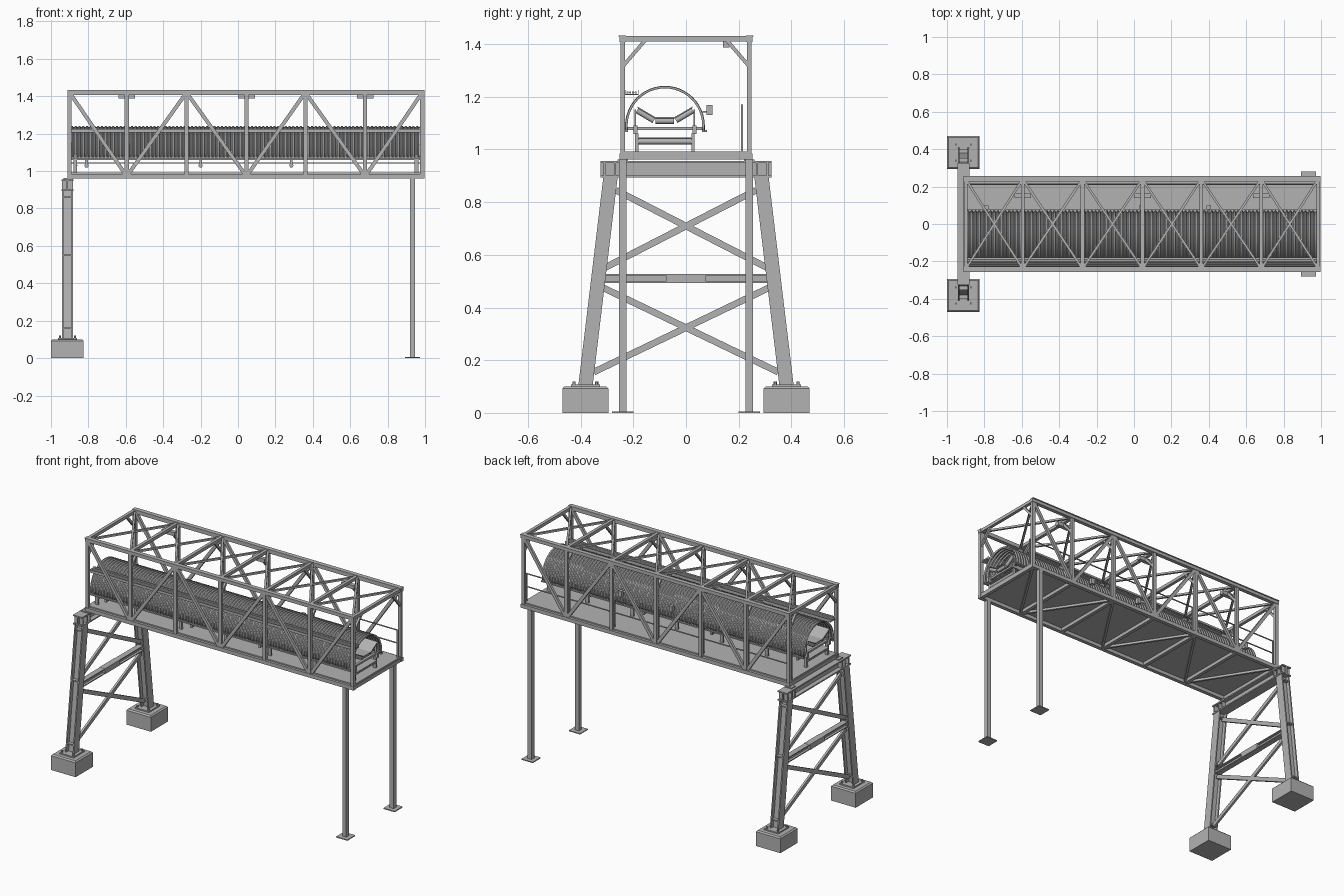
import bpy, bmesh, math
from mathutils import Vector

if "Cube" in bpy.data.objects:
    bpy.data.objects.remove(bpy.data.objects["Cube"])

steel = bpy.data.materials.new("steel grey")
steel.diffuse_color = (0.45, 0.45, 0.45, 1)
steel.use_nodes = True
steel.node_tree.nodes["Principled BSDF"].inputs["Base Color"].default_value = steel.diffuse_color


def finish(name, bm):
    bmesh.ops.recalc_face_normals(bm, faces=bm.faces)
    me = bpy.data.meshes.new(name)
    bm.to_mesh(me)
    bm.free()
    me.materials.append(steel)
    ob = bpy.data.objects.new(name, me)
    bpy.context.collection.objects.link(ob)
    return ob


def smooth(ob, angle):
    bpy.ops.object.select_all(action='DESELECT')
    ob.select_set(True)
    bpy.context.view_layer.objects.active = ob
    bpy.ops.object.shade_smooth_by_angle(angle=math.radians(angle))


def rect(w, h):
    return [(-w/2, -h/2), (w/2, -h/2), (w/2, h/2), (-w/2, h/2)]


def ibeam(w, h, t):
    a, b, c = w/2, h/2, t/2
    return [(-a, -b), (a, -b), (a, t-b), (c, t-b), (c, b-t), (a, b-t),
            (a, b), (-a, b), (-a, b-t), (-c, b-t), (-c, t-b), (-a, t-b)]


def disc(r, n=12):
    return [(r*math.cos(2*math.pi*i/n), r*math.sin(2*math.pi*i/n)) for i in range(n)]


def add_bar(bm, p, q, prof, up=(0, 0, 1)):
    """Sweep a closed section from p to q; the section's second axis follows up."""
    p, q, up = Vector(p), Vector(q), Vector(up)
    d = (q - p).normalized()
    u = (up - d*up.dot(d)).normalized()
    s = d.cross(u)
    ends = [[bm.verts.new(o + s*a + u*b) for a, b in prof] for o in (p, q)]
    n = len(prof)
    for i in range(n):
        j = (i+1) % n
        bm.faces.new((ends[0][i], ends[0][j], ends[1][j], ends[1][i]))
    bm.faces.new(ends[0][::-1])
    bm.faces.new(ends[1])


def bars(name, pairs, prof, up=(0, 0, 1)):
    bm = bmesh.new()
    for p, q in pairs:
        add_bar(bm, p, q, prof, up)
    return finish(name, bm)


def boxes(name, items):
    """items: (x0, x1, y0, y1, z0, z1)"""
    bm = bmesh.new()
    for x0, x1, y0, y1, z0, z1 in items:
        add_bar(bm, (x0, (y0+y1)/2, (z0+z1)/2), (x1, (y0+y1)/2, (z0+z1)/2),
                rect(y1-y0, z1-z0))
    return finish(name, bm)


# ---- gallery truss ----
X = [-0.9, -0.595, -0.275, 0.045, 0.36, 0.68, 0.985]
X0, X1, Y, ZB, ZT = -0.912, 0.998, 0.24, 0.972, 1.42
SIDES = (-1, 1)
bars("chords", [((X0, s*Y, z), (X1, s*Y, z)) for s in SIDES for z in (ZB, ZT)],
     rect(0.024, 0.024))
boxes("top_chord_flange", [(X0, X1, s*0.243-0.014, s*0.243+0.014, 1.428, 1.433) for s in SIDES])
bars("truss_posts", [((x, s*Y, ZB), (x, s*Y, ZT)) for x in X for s in SIDES],
     rect(0.018, 0.022), (1, 0, 0))
bars("truss_diagonals", [((X[i], s*Y, ZB if i % 2 else ZT), (X[i+1], s*Y, ZT if i % 2 else ZB))
                         for i in range(6) for s in SIDES], rect(0.016, 0.02))
bars("roof_cross_beams", [((x, -Y, ZT), (x, Y, ZT)) for x in X], rect(0.02, 0.02))
bars("roof_bracing", [((X[i], s*Y, 1.418), (X[i+1], -s*Y, 1.418))
                      for i in range(6) for s in SIDES], rect(0.013, 0.012))
bars("knee_braces", [((x, s*Y, 1.315), (x, s*0.15, ZT)) for x in X for s in SIDES],
     rect(0.014, 0.014), (1, 0, 0))
bars("floor_cross_beams", [((x, -Y, ZB), (x, Y, ZB)) for x in X], rect(0.022, 0.022))
bars("floor_bracing", [((X[i], Y*(-1)**i, 0.972), (X[i+1], -Y*(-1)**i, 0.972))
                       for i in range(6)], rect(0.014, 0.014))
boxes("floor_plate", [(X0+0.005, X1-0.005, -0.236, 0.236, 0.982, 0.992)])
boxes("lamps", [(x-0.045, x+0.045, 0.14, 0.165, 1.387, 1.411) for x in (X[1], X[3], X[5])])

# ---- walkway handrail ----
bars("handrail_posts", [((x, 0.213, 0.99), (x, 0.213, 1.17)) for x in X],
     rect(0.008, 0.008), (1, 0, 0))
bars("handrails", [((X[0], 0.213, z), (X[-1], 0.213, z)) for z in (1.085, 1.168)], disc(0.004, 8))

# ---- corrugated conveyor hood ----
YC, ZC, R = -0.08, 1.09, 0.146
C0, C1, RIBS = -0.89, 0.975, 93
bm = bmesh.new()
rows = []
for i in range(RIBS*4 + 1):
    x = C0 + (C1-C0)*i/(RIBS*4)
    r = R + (0.004 if i % 4 < 2 else -0.003)
    row = [bm.verts.new((x, YC+r, 1.07))]
    for k in range(25):
        a = math.pi*k/24
        row.append(bm.verts.new((x, YC+r*math.cos(a), ZC+r*math.sin(a))))
    row.append(bm.verts.new((x, YC-r, 1.07)))
    rows.append(row)
for a, b in zip(rows, rows[1:]):
    for k in range(len(a)-1):
        bm.faces.new((a[k], a[k+1], b[k+1], b[k]))
hood = finish("corrugated_hood", bm)
mod = hood.modifiers.new("thickness", 'SOLIDIFY')
mod.thickness, mod.offset = 0.003, 0
smooth(hood, 25)

# ---- conveyor frame, belt and rollers ----
boxes("hood_edge_rails", [(C0, C1, YC+s*0.15-0.009, YC+s*0.15+0.009, 1.066, 1.074) for s in SIDES])
boxes("stringers", [(C0, C1, YC+s*0.112-0.008, YC+s*0.112+0.008, 1.058, 1.09) for s in SIDES])
SX = [-0.87] + X[1:6] + [0.955]
boxes("conveyor_legs", [(x-0.01, x+0.01, YC+s*0.107-0.006, YC+s*0.107+0.006, 0.99, 1.06)
                        for x in SX for s in SIDES])
boxes("conveyor_cross_bars", [(x-0.008, x+0.008, YC-0.15, YC+0.15, 1.074, 1.086) for x in SX])


def belt(name, pts):
    bm = bmesh.new()
    t = 0.005
    ring = [(-y, z) for y, z in pts] + [(-y, z-t) for y, z in pts[::-1]]
    add_bar(bm, (C0, 0, 0), (C1, 0, 0), ring)
    return finish(name, bm)


belt("carrying_belt", [(YC-0.105, 1.163), (YC-0.037, 1.123), (YC+0.037, 1.123), (YC+0.105, 1.163)])
belt("return_belt", [(YC-0.1, 1.046), (YC+0.1, 1.046)])
IX = [-0.875 + i*0.2035 for i in range(10)]
rollers = []
for x in IX:
    rollers.append(((x, YC-0.035, 1.108), (x, YC+0.035, 1.108)))
    rollers += [((x, YC+s*0.042, 1.11), (x, YC+s*0.106, 1.148)) for s in SIDES]
smooth(bars("trough_rollers", rollers, disc(0.011)), 40)
smooth(bars("return_rollers", [((x, YC-0.102, 1.03), (x, YC+0.102, 1.03))
                               for x in (-0.87, -0.81, -0.2, 0.285, 0.68, 0.955)], disc(0.011)), 40)
boxes("return_roller_brackets", [(x-0.007, x+0.007, YC+s*0.107-0.003, YC+s*0.107+0.003, 1.02, 1.06)
                                 for x in (-0.81, -0.2, 0.285, 0.68) for s in SIDES])
bars("roller_brackets", [((x, YC+s*0.112, 1.085), (x, YC+s*0.112, 1.152))
                         for x in IX for s in SIDES], rect(0.006, 0.012), (1, 0, 0))

# ---- cable tray and pull switches ----
boxes("cable_tray", [(X[0], X[-1], -0.232, -0.18, 1.207, 1.211)]
      + [(X[0], X[-1], y-0.0015, y+0.0015, 1.207, 1.225) for y in (-0.231, -0.181)])
bars("cables", [((X[0], y, 1.216), (X[-1], y, 1.216)) for y in (-0.222, -0.212, -0.201, -0.191)],
     disc(0.0045, 8))
boxes("pull_switches", [(x-0.012, x+0.012, 0.078, 0.1, 1.13, 1.168) for x in (-0.79, 0.04, 0.4)])
boxes("switch_brackets", [(x-0.005, x+0.005, 0.062, 0.08, 1.14, 1.146) for x in (-0.79, 0.04, 0.4)])

# ---- plain posts at the far end ----
bars("end_posts", [((0.933, s*Y, 0), (0.933, s*Y, 0.962)) for s in SIDES],
     rect(0.028, 0.028), (1, 0, 0))
boxes("end_post_base_plates", [(0.893, 0.973, s*Y-0.04, s*Y+0.04, 0, 0.006) for s in SIDES])

# ---- trestle tower ----
TX = -0.912


def leg_y(z):
    return 0.382 - (z - 0.1)*0.12


bars("tower_legs", [((TX, s*leg_y(0.105), 0.105), (TX, s*leg_y(0.9), 0.9)) for s in SIDES],
     ibeam(0.054, 0.06, 0.008), (1, 0, 0))
boxes("leg_stiffeners", [(TX-0.026, TX+0.026, s*leg_y(z)-0.026, s*leg_y(z)+0.026, z-0.004, z+0.004)
                         for z in (0.16, 0.55, 0.86) for s in SIDES])
bars("tower_cap_beam", [((TX, -0.325, 0.925), (TX, 0.325, 0.925))], ibeam(0.066, 0.062, 0.008))
boxes("cap_beam_stiffeners", [(TX-0.03, TX+0.03, s*y-0.004, s*y+0.004, 0.9, 0.95)
                              for y in (0.24, 0.27, 0.31) for s in SIDES])
boxes("bearing_pads", [(TX-0.02, TX+0.03, s*Y-0.02, s*Y+0.02, 0.952, 0.962) for s in SIDES])
bars("tower_x_braces", [((TX, -s*y0, z0), (TX, s*y1, z1)) for s in SIDES
                        for y0, z0, y1, z1 in ((0.31, 0.55, 0.265, 0.845), (0.35, 0.155, 0.315, 0.475))],
     rect(0.025, 0.014), (1, 0, 0))
bars("tower_strut", [((TX, -0.315, 0.51), (TX, 0.315, 0.51))], ibeam(0.036, 0.034, 0.006))
boxes("strut_splice", [(TX-0.02, TX+0.02, -0.075, 0.075, 0.493, 0.528)])

# ---- concrete footings with chamfered tops ----
bm = bmesh.new()
for s in SIDES:
    base = bmesh.ops.create_cube(bm, size=1)['verts']
    for v in base:
        v.co = Vector((-0.9125 + v.co.x*0.175, s*0.382 + v.co.y*0.175, 0.05 + v.co.z*0.1))
bmesh.ops.bevel(bm, geom=[e for e in bm.edges if min(v.co.z for v in e.verts) > 0.09],
                offset=0.008, segments=1, affect='EDGES')
finish("footings", bm)
boxes("leg_base_plates", [(TX-0.05, TX+0.05, s*0.382-0.055, s*0.382+0.055, 0.098, 0.108)
                          for s in SIDES])
bars("anchor_bolts", [((TX+a*0.04, s*0.382+b*0.043, 0.1), (TX+a*0.04, s*0.382+b*0.043, 0.12))
                      for s in SIDES for a in SIDES for b in SIDES], disc(0.006, 6), (1, 0, 0))
